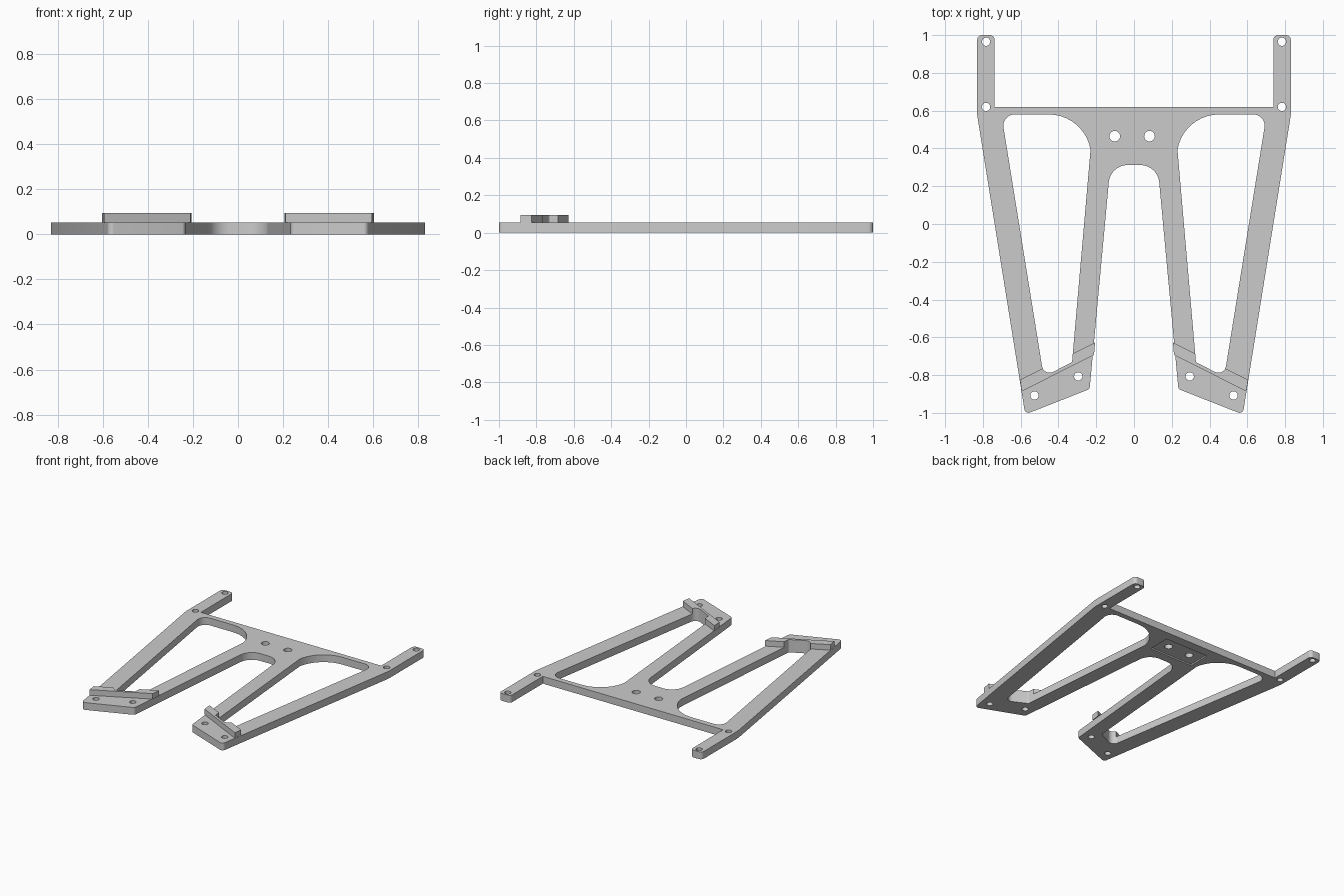
import bpy, bmesh, math
from mathutils import Vector

cube = bpy.data.objects.get("Cube")
if cube:
    bpy.data.objects.remove(cube)

THICK, RIDGE_TOP = 0.054, 0.095
GREY = (0.6, 0.6, 0.6, 1)

grey = bpy.data.materials.new("plain grey")
grey.use_nodes = True
grey.diffuse_color = GREY
grey.node_tree.nodes["Principled BSDF"].inputs["Base Color"].default_value = GREY


def rounded(corners, steps=10):
    """Outline from (x, y, radius) corners, each replaced by a fillet arc."""
    pts = []
    for i, (x, y, r) in enumerate(corners):
        p = Vector((x, y))
        if r == 0:
            pts.append(p)
            continue
        a = (Vector(corners[i - 1][:2]) - p).normalized()
        b = (Vector(corners[(i + 1) % len(corners)][:2]) - p).normalized()
        half = a.angle(b) / 2
        centre = p + (a + b).normalized() * (r / math.sin(half))
        reach = r / math.tan(half)
        start, end = p + a * reach - centre, p + b * reach - centre
        first = math.atan2(start.y, start.x)
        sweep = math.remainder(math.atan2(end.y, end.x) - first, 2 * math.pi)
        for k in range(steps + 1):
            t = first + sweep * k / steps
            pts.append(centre + Vector((math.cos(t), math.sin(t))) * r)
    return pts


def circle(x, y, r, n=24):
    return [Vector((x + r * math.cos(2 * math.pi * k / n),
                    y + r * math.sin(2 * math.pi * k / n))) for k in range(n)]


def flip(loop):
    return [Vector((-p.x, p.y)) for p in loop]


def plate(name, loops, z0, z1):
    """Flat plate: first loop is the outline, the rest are through holes."""
    bm = bmesh.new()
    edges = []
    for loop in loops:
        vs = [bm.verts.new((p.x, p.y, z0)) for p in loop]
        edges += [bm.edges.new((vs[i - 1], vs[i])) for i in range(len(vs))]
    bmesh.ops.triangle_fill(bm, edges=edges, use_beauty=True)
    top = bmesh.ops.extrude_face_region(bm, geom=bm.faces[:])["geom"]
    for v in top:
        if isinstance(v, bmesh.types.BMVert):
            v.co.z = z1
    bmesh.ops.recalc_face_normals(bm, faces=bm.faces[:])
    mesh = bpy.data.meshes.new(name)
    bm.to_mesh(mesh)
    bm.free()
    mesh.materials.append(grey)
    ob = bpy.data.objects.new(name, mesh)
    bpy.context.collection.objects.link(ob)
    return ob


def select(ob):
    bpy.ops.object.select_all(action='DESELECT')
    ob.select_set(True)
    bpy.context.view_layer.objects.active = ob


def cut(ob, cutter):
    select(ob)
    mod = ob.modifiers.new("cut", 'BOOLEAN')
    mod.operation, mod.solver, mod.object = 'DIFFERENCE', 'EXACT', cutter
    bpy.ops.object.modifier_apply(modifier=mod.name)
    bpy.data.objects.remove(cutter)


# Outline of the left half, from the rear bar round to the middle notch
half_outline = [(0.738, 0.62, 0), (0.738, 1.0, 0.025), (0.83, 1.0, 0.025), (0.83, 0.575, 0),
                (0.576, -1.008, 0.022), (0.235, -0.874, 0.022), (0.125, 0.312, 0.1)]
outline = rounded(half_outline + [(-x, y, r) for x, y, r in reversed(half_outline)])

# Tapered window between the two legs on each side
window = rounded([(0.23, 0.394, 0), (0.263, 0.58, 0.224), (0.702, 0.58, 0.06),
                  (0.478, -0.808, 0.04), (0.328, -0.732, 0.012)])

# Screw holes
holes = [circle(s * x, y, 0.022) for s in (1, -1)
         for x, y in ((0.783, 0.965), (0.783, 0.62), (0.295, -0.807), (0.527, -0.908))]
holes += [circle(x, 0.465, 0.028) for x in (-0.102, 0.082)]

frame = plate("frame", [outline, window, flip(window)] + holes, 0, THICK)

# Shallow recess under the middle of the frame
recess = [Vector(p) for p in ((-0.19, 0.38), (0.17, 0.38), (0.17, 0.55), (-0.19, 0.55))]
cut(frame, plate("recess_cutter", [recess], -0.02, 0.01))

# Raised ridge across each foot, notched by the window
ridge = [Vector(p) for p in ((0.206, -0.627), (0.604, -0.825), (0.595, -0.886), (0.212, -0.694))]
parts = [frame]
for side, mirror in (("left", list), ("right", flip)):
    ob = plate(side + "_foot_ridge", [mirror(ridge)], THICK, RIDGE_TOP)
    cut(ob, plate("window_cutter", [mirror(window)], 0, 0.2))
    parts.append(ob)

for ob in parts:
    select(ob)
    bpy.ops.object.shade_smooth_by_angle(angle=math.radians(30))
